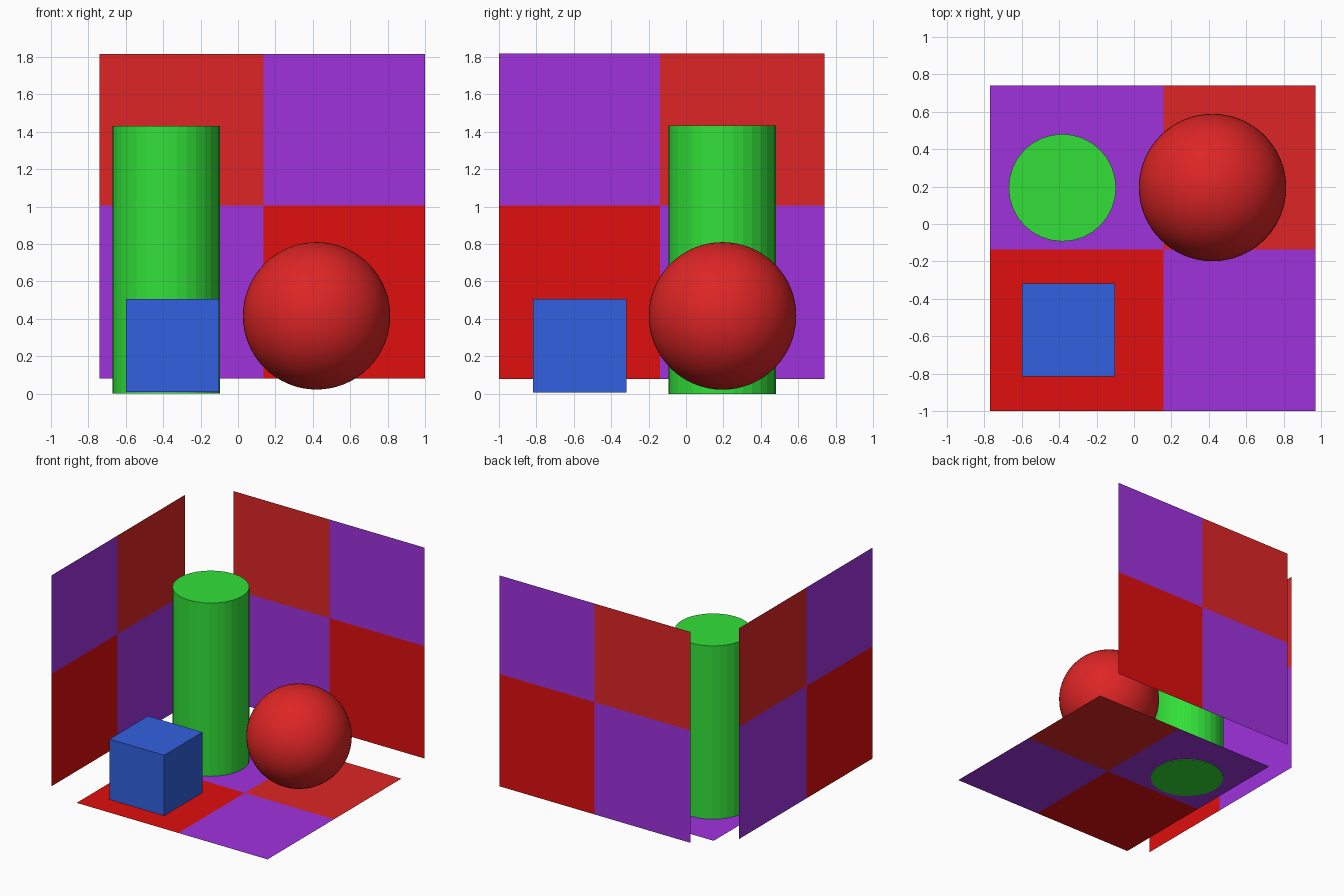
import bpy, bmesh
from mathutils import Matrix, Vector

if "Cube" in bpy.data.objects:
    bpy.data.objects.remove(bpy.data.objects["Cube"])


def material(name, rgb):
    lin = [((c / 255 + 0.055) / 1.055) ** 2.4 if c > 10 else c / 255 / 12.92 for c in rgb]
    m = bpy.data.materials.new(name)
    m.diffuse_color = (*lin, 1)
    m.use_nodes = True
    m.node_tree.nodes["Principled BSDF"].inputs["Base Color"].default_value = m.diffuse_color
    return m


red = material("red", (222, 37, 37))
deep_red = material("deep red", (224, 14, 14))
purple = material("purple", (160, 50, 222))
green = material("green", (50, 224, 57))
blue = material("blue", (50, 97, 224))


def finish(name, bm, mats):
    me = bpy.data.meshes.new(name)
    bm.to_mesh(me)
    bm.free()
    for m in mats:
        me.materials.append(m)
    ob = bpy.data.objects.new(name, me)
    bpy.context.collection.objects.link(ob)
    return ob


def panel(name, us, vs, place, low_high):
    """2 x 2 checkered sheet; low_high lists tile materials by (row, column)."""
    bm = bmesh.new()
    grid = [[bm.verts.new(place(u, v)) for u in us] for v in vs]
    for r in range(2):
        for c in range(2):
            f = bm.faces.new((grid[r][c], grid[r][c + 1], grid[r + 1][c + 1], grid[r + 1][c]))
            f.material_index = low_high[r][c]
    return finish(name, bm, (purple, red, deep_red))


# Checkered floor and two walls
panel("floor", (-0.77, 0.157, 0.97), (-1, -0.136, 0.74),
      lambda u, v: (u, v, 0.005), ((2, 0), (0, 1)))
panel("back_wall", (-0.74, 0.136, 1), (0.08, 1.005, 1.817),
      lambda u, v: (u, 1, v), ((0, 2), (1, 0)))
panel("left_wall", (-1, -0.14, 0.74), (0.08, 1.005, 1.817),
      lambda u, v: (-1, u, v), ((2, 0), (0, 1)))

# Green cylinder
bm = bmesh.new()
bmesh.ops.create_cone(bm, cap_ends=True, segments=32, radius1=0.287, radius2=0.287, depth=1.432,
                      matrix=Matrix.Translation((-0.383, 0.194, 0.716)))
finish("cylinder", bm, (green,))

# Red ball
bm = bmesh.new()
bmesh.ops.create_uvsphere(bm, u_segments=64, v_segments=32, radius=0.394,
                          matrix=Matrix.Translation((0.42, 0.195, 0.416)))
for f in bm.faces:
    f.smooth = True
finish("ball", bm, (red,))

# Blue cube
bm = bmesh.new()
bmesh.ops.create_cube(bm, size=0.498, matrix=Matrix.Translation((-0.35, -0.567, 0.257)))
finish("cube", bm, (blue,))
